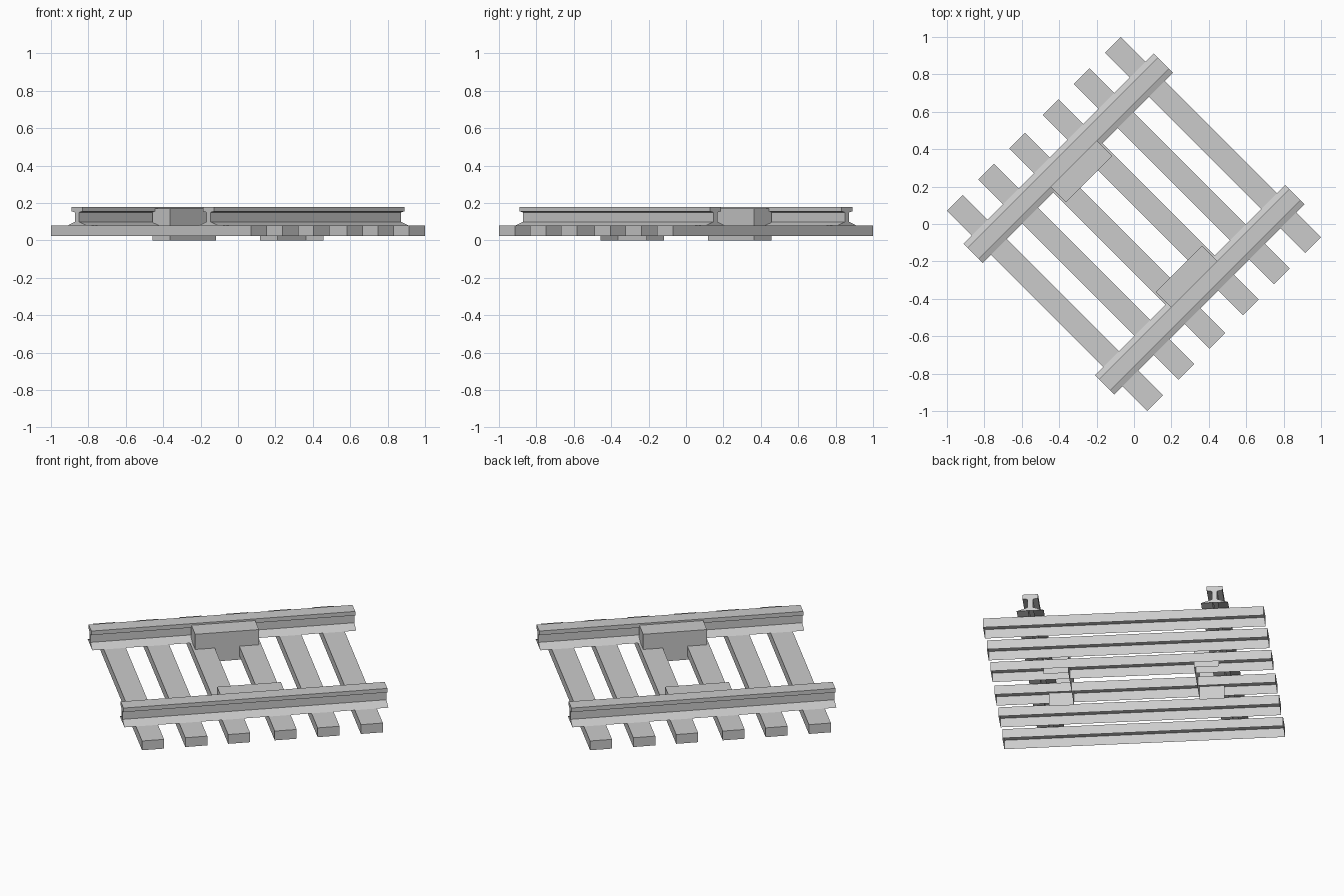
import bpy
import math
from mathutils import Matrix

if "Cube" in bpy.data.objects:
    bpy.data.objects.remove(bpy.data.objects["Cube"])

# One flat grey for the whole track piece
grey = bpy.data.materials.new("plain grey")
grey.diffuse_color = (0.6, 0.6, 0.6, 1)
grey.use_nodes = True
grey.node_tree.nodes["Principled BSDF"].inputs["Base Color"].default_value = grey.diffuse_color

# The track runs diagonally: local x = along the rails, local y = across
TURN = Matrix.Rotation(math.radians(45), 4, 'Z')


def extrude_profile(name, profile, x0, x1, open_sides=()):
    """Sweep a (y, z) profile (counter-clockwise seen from +x) along x.
    Profile edges listed in open_sides get no face."""
    n = len(profile)
    verts = [(x, y, z) for x in (x0, x1) for y, z in profile]
    faces = [tuple(reversed(range(n))), tuple(range(n, 2 * n))]
    faces += [(i, (i + 1) % n, n + (i + 1) % n, n + i)
              for i in range(n) if i not in open_sides]
    mesh = bpy.data.meshes.new(name)
    mesh.from_pydata(verts, [], faces)
    mesh.transform(TURN)
    mesh.materials.append(grey)
    obj = bpy.data.objects.new(name, mesh)
    bpy.context.collection.objects.link(obj)
    return obj


def box(name, x0, x1, y0, y1, z0, z1, open_sides):
    """Box whose open sides are numbered 0 bottom, 1 +y, 2 top, 3 -y."""
    return extrude_profile(name, [(y0, z0), (y1, z0), (y1, z1), (y0, z1)],
                           x0, x1, open_sides)


# Six hollow sleepers, open underneath
for i, x in enumerate((-0.597, -0.361, -0.127, 0.127, 0.361, 0.597)):
    box(f"sleeper_{i + 1}", x - 0.06, x + 0.06, -0.757, 0.757, 0.025, 0.08, (0,))

# Half of the rail cross-section: foot, web, head
half = [(0.073, 0.08), (0.014, 0.1), (0.014, 0.15), (0.042, 0.156), (0.042, 0.18)]
section = half + [(-y, z) for y, z in reversed(half)]

# Rails, open underneath
for c, label in ((0.497, "left"), (-0.497, "right")):
    extrude_profile(f"{label}_rail", [(c + y, z) for y, z in section],
                    -0.72, 0.72, (len(section) - 1,))

# Full-height clamps on the inner sides, open underneath and towards the rail
box("left_clamp", -0.174, 0.174, 0.339, 0.474, 0.0, 0.17, (0, 1))
box("right_clamp", -0.174, 0.174, -0.474, -0.339, 0.0, 0.17, (0, 3))
